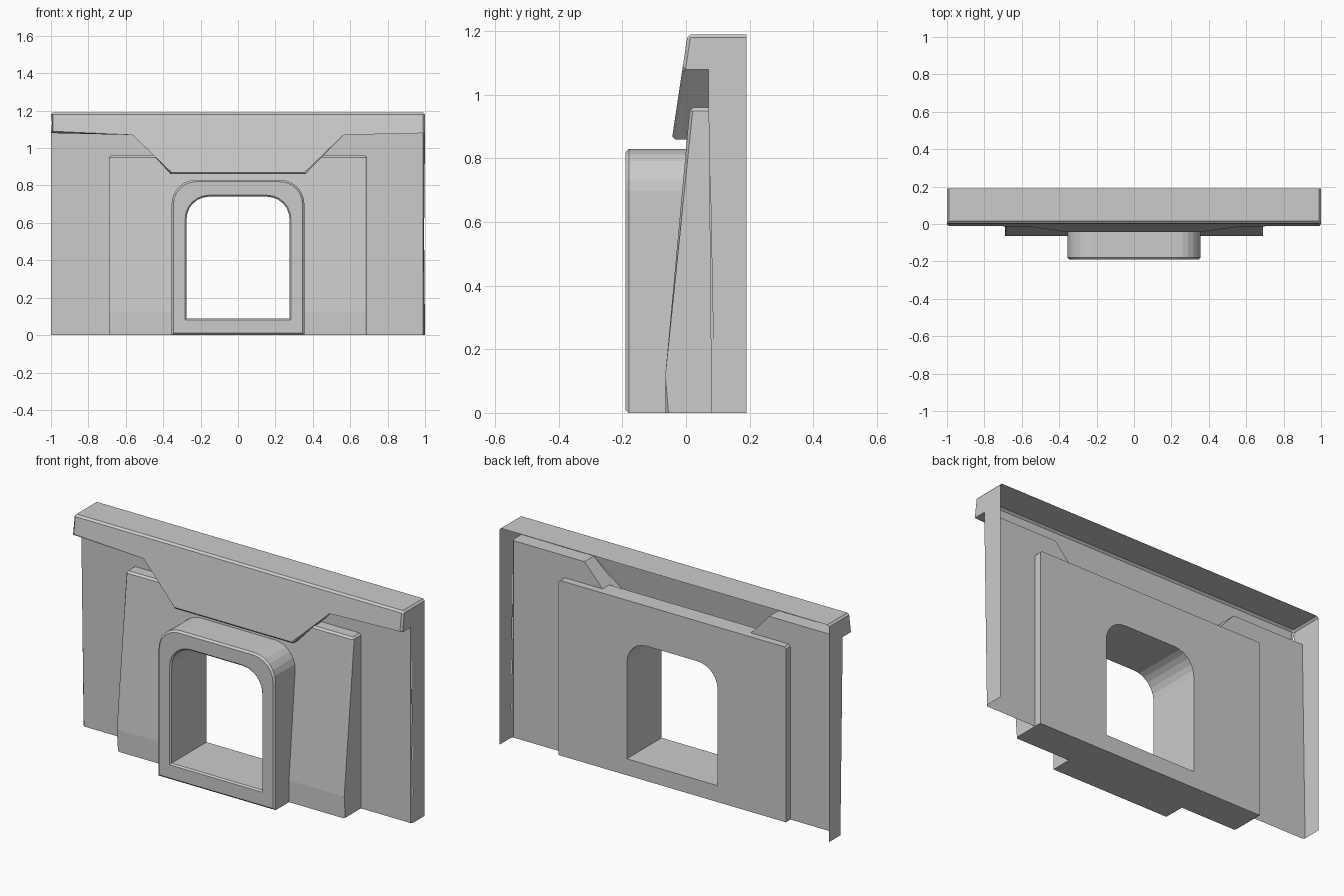
import bpy, bmesh, math

if "Cube" in bpy.data.objects:
    bpy.data.objects.remove(bpy.data.objects["Cube"])

BEV = 0.01


def finish(bm, name):
    bmesh.ops.recalc_face_normals(bm, faces=bm.faces[:])
    me = bpy.data.meshes.new(name)
    bm.to_mesh(me)
    bm.free()
    ob = bpy.data.objects.new(name, me)
    bpy.context.collection.objects.link(ob)
    return ob


def bevel(bm, test):
    edges = [e for e in bm.edges if test(*[v.co for v in e.verts], e)]
    bmesh.ops.bevel(bm, geom=edges, offset=BEV, segments=1, affect='EDGES',
                    clamp_overlap=True)


def near(a, b):
    return abs(a - b) < 1e-4


def arch(w, z0, z1, r, n=6):
    """Doorway outline: square at the bottom, rounded at the top."""
    pts = [(-w, z0), (w, z0)]
    for cx, start in ((w - r, 0), (-w + r, 90)):
        for i in range(n + 1):
            a = math.radians(start + 90 * i / n)
            pts.append((cx + r * math.cos(a), z1 - r + r * math.sin(a)))
    return pts


def bridge_loops(bm, loops, closed):
    """Skin a list of (outline, y) rings with quads."""
    rings = [[bm.verts.new((x, y, z)) for x, z in o] for o, y in loops]
    n = len(rings[0])
    pairs = list(zip(rings, rings[1:])) + ([(rings[-1], rings[0])] if closed else [])
    for a, b in pairs:
        for i in range(n):
            j = (i + 1) % n
            bm.faces.new((a[i], a[j], b[j], b[i]))
    return rings


# Wall shell, open at the back: cap with stepped lower edge over a set-back panel
TOP, BACK, PANEL = 1.19, 0.19, 0.08
step = [(-1, 1.08), (-.56, 1.08), (-.36, .86), (.36, .86), (.56, 1.08), (1, 1.08)]


def slope(z):
    return 0.005 - (TOP - z) * 0.15


bm = bmesh.new()
V = lambda x, y, z: bm.verts.new((x, y, z))
lip = [V(x, slope(z), z) for x, z in step]
inner = [V(x, PANEL, z) for x, z in step]
tl, tr = V(-1, slope(TOP), TOP), V(1, slope(TOP), TOP)
bl, br = V(-1, BACK, TOP), V(1, BACK, TOP)
foot_l, foot_r = V(-1, PANEL, 0), V(1, PANEL, 0)
front = bm.faces.new(lip + [tr, tl])
bm.faces.new((tl, tr, br, bl))
for i in range(5):
    bm.faces.new((lip[i], lip[i + 1], inner[i + 1], inner[i]))
notch = [V(x, PANEL, z) for x, z in ((.5, 0), (.5, .8), (-.5, .8), (-.5, 0))]
bm.faces.new(inner + [foot_r] + notch + [foot_l])
for x, foot, k, t, b in ((-1, foot_l, 0, tl, bl), (1, foot_r, 5, tr, br)):
    bm.faces.new((foot, V(x, BACK, 0), b, t, lip[k], inner[k]))
bevel(bm, lambda a, b, e: front in e.link_faces
      or (near(abs(a.x), 1) and near(a.x, b.x) and len(e.link_faces) == 2
          and ((near(a.y, PANEL) and near(b.y, PANEL)) or (near(a.z, TOP) and near(b.z, TOP)))))
finish(bm, "wall_shell")

# Tapered slab behind the frame
bm = bmesh.new()
side = [(.12, 0), (-.065, 0), (-.065, .12), (.012, .96), (.12, .96)]
ends = [[bm.verts.new((x, y, z)) for y, z in side] for x in (-.69, .69)]
for f in ends:
    bm.faces.new(f)
for i in range(5):
    j = (i + 1) % 5
    bm.faces.new((ends[0][i], ends[0][j], ends[1][j], ends[1][i]))
bevel(bm, lambda a, b, e: not (near(a.y, .12) and near(b.y, .12))
      and not (near(a.z, 0) and near(b.z, 0))
      and not (near(a.z, .12) and near(b.z, .12)))
slab = finish(bm, "tapered_slab")

# Opening cut through the slab
hole = arch(.275, .09, .74, .12)
bm = bmesh.new()
rings = bridge_loops(bm, [(hole, -.3), (hole, .3)], False)
for r in rings:
    bm.faces.new(r)
cutter = finish(bm, "opening_cutter")
cutter.hide_render = True
cutter.hide_set(True)
mod = slab.modifiers.new("opening", 'BOOLEAN')
mod.object = cutter
mod.operation = 'DIFFERENCE'
mod.solver = 'EXACT'

# Protruding doorway frame with chamfered rims
outer = arch(.355, 0, .83, .13)
bm = bmesh.new()
bridge_loops(bm, [
    (outer, .03), (outer, -.18),
    (arch(.345, .01, .82, .12), -.19),
    (arch(.283, .082, .748, .128), -.19),
    (hole, -.182), (hole, .119)], True)
finish(bm, "doorway_frame")
